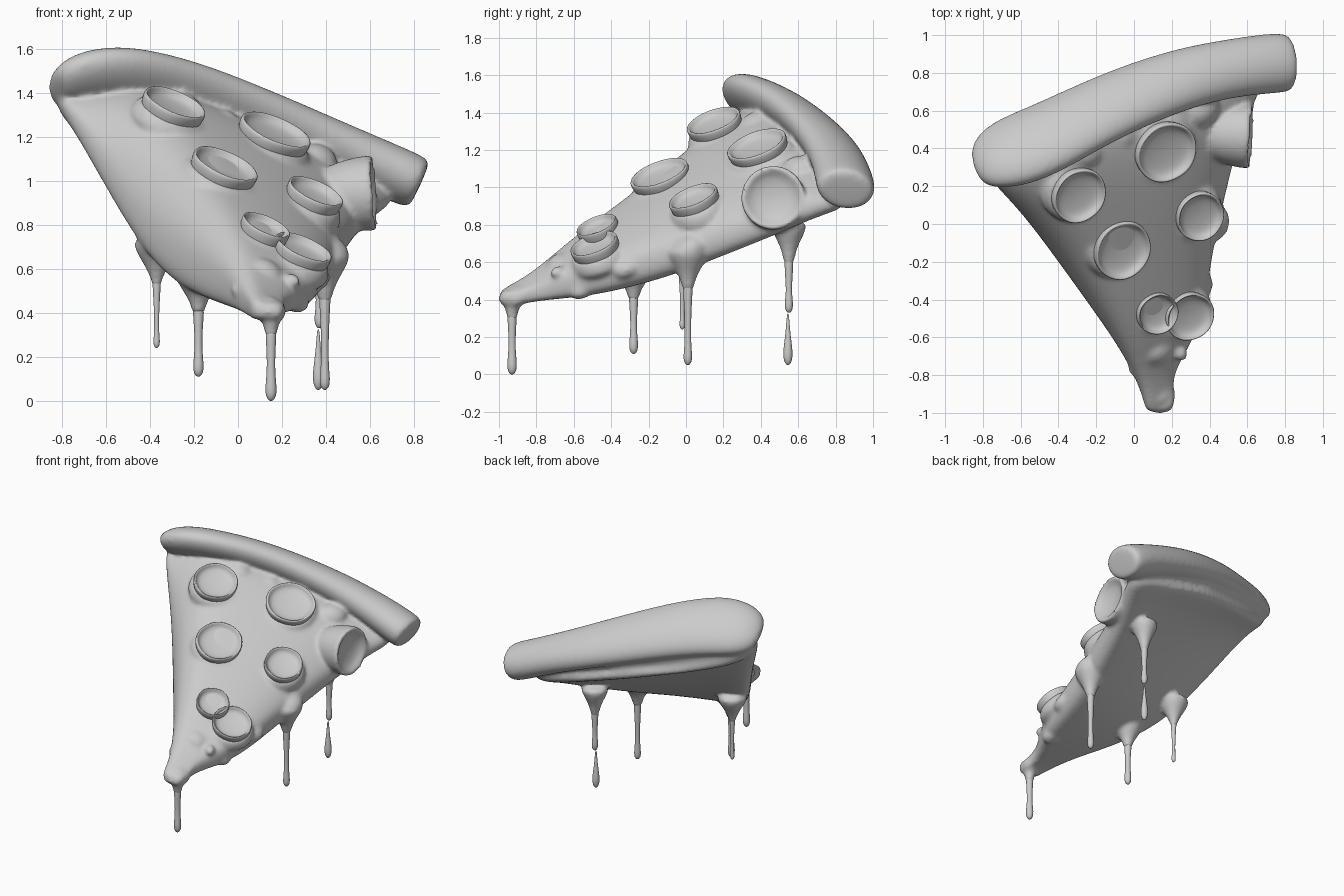
import bpy, bmesh, random
from math import sin, cos, pi, radians
from mathutils import Vector

if "Cube" in bpy.data.objects:
    bpy.data.objects.remove(bpy.data.objects["Cube"])

random.seed(4)


def loft(name, rings, subdiv=0):
    """Skin closed rings of points into a capped, smooth solid."""
    bm = bmesh.new()
    rows = [[bm.verts.new(p) for p in ring] for ring in rings]
    n = len(rows[0])
    for a, b in zip(rows, rows[1:]):
        for i in range(n):
            bm.faces.new((a[i], a[(i + 1) % n], b[(i + 1) % n], b[i]))
    bm.faces.new(rows[0])
    bm.faces.new(rows[-1])
    bmesh.ops.recalc_face_normals(bm, faces=bm.faces)
    for f in bm.faces:
        f.smooth = True
    me = bpy.data.meshes.new(name)
    bm.to_mesh(me)
    bm.free()
    ob = bpy.data.objects.new(name, me)
    bpy.context.collection.objects.link(ob)
    if subdiv:
        m = ob.modifiers.new("smooth", 'SUBSURF')
        m.levels = m.render_levels = subdiv
    return ob


def lathe(name, profile, loc, axis=(0, 0, 1), subdiv=1, wobble=0.0, seg=24):
    """Revolve (radius, height) pairs about an axis through loc."""
    q = Vector(axis).to_track_quat('Z', 'Y')
    ph = random.uniform(0, 6)
    rings = []
    for r, h in profile:
        ring = []
        for i in range(seg):
            a = 2 * pi * i / seg
            k = 1 + wobble * (sin(2 * a + ph) + 0.5 * sin(5 * a + ph))
            ring.append(Vector(loc) + q @ Vector((r * k * cos(a), r * k * sin(a), h)))
        rings.append(ring)
    return loft(name, rings, subdiv)


def plane_z(x, y):
    """Height of the tilted topping plane, drooping at the left corner."""
    return 1.108 - 0.539 * x + 0.535 * y - 0.8 * max(0, -0.45 - x)


blend = []  # parts melted together into one skin at the end

# Slice body: left edge, right edge, underside heights, drop of the top, back bow
stations = [
    ((.06, -1.0, .43), (.20, -1.01, .42), .375, .375, .07, 0),
    ((.05, -.93, .44), (.22, -.94, .43), .365, .365, .07, 0),
    ((.00, -.80, .50), (.20, -.80, .46), .40, .39, .08, 0),
    ((-.09, -.64, .58), (.30, -.65, .52), .43, .40, .04, 0),
    ((-.24, -.43, .65), (.38, -.45, .56), .47, .42, .025, 0),
    ((-.43, -.17, .79), (.43, -.10, .66), .57, .50, .025, 0),
    ((-.62, .08, 1.09), (.50, .18, .76), .87, .58, .025, 0),
    ((-.80, .25, 1.38), (.58, .50, .85), 1.20, .69, .03, .02),
    ((-.85, .36, 1.40), (.70, .74, .93), 1.26, .81, .10, .07),
    ((-.82, .50, 1.36), (.77, .93, .96), 1.24, .87, .29, .13),
]
# top: (fraction across, blend from edge height to surface height)
top = [(0, 0), (.03, .35), (.13, .7), (.3, .96), (.5, 1), (.7, 1), (.88, .85), (.97, .45), (1, 0)]
rings = []
for l, r, bl, br, drop, bow in stations:
    l, r = Vector(l), Vector(r)
    ring = []
    for t, f in top:
        p = l.lerp(r, t)
        edge = l.z if t < .5 else r.z
        p.z = edge + (plane_z(p.x, p.y) - drop - edge) * f
        p.y += bow * 4 * t * (1 - t)
        ring.append(p)
    for t in (.97, .75, .5, .25, .03):
        p = l.lerp(r, t)
        p.z = bl + (br - bl) * t
        p.y += bow * 4 * t * (1 - t)
        ring.append(p)
    rings.append(ring)
body = loft("slice_with_crust", rings, 3)
blend.append(body)

# Crust: rolled oval tube along a curved path (point, half width, half height, roll)
path = [
    ((-.835, .31, 1.42), .07, .04, 35), ((-.82, .32, 1.43), .14, .07, 35),
    ((-.74, .35, 1.452), .20, .10, 35), ((-.6, .395, 1.46), .23, .11, 35),
    ((-.45, .46, 1.44), .225, .11, 35), ((-.25, .565, 1.395), .21, .11, 35),
    ((0, .68, 1.315), .195, .11, 32), ((.3, .785, 1.205), .175, .115, 27),
    ((.55, .83, 1.105), .162, .12, 18), ((.72, .85, 1.03), .165, .125, 13),
    ((.815, .855, .99), .16, .122, 12), ((.83, .855, .983), .13, .10, 12),
]
rings = []
for i, (p, a, b, roll) in enumerate(path):
    t = (Vector(path[min(i + 1, 11)][0]) - Vector(path[max(i - 1, 0)][0])).normalized()
    e1 = Vector((0, 0, 1)).cross(t).normalized()
    e2 = t.cross(e1)
    c, s = cos(radians(roll)), sin(radians(roll))
    e1, e2 = e1 * c - e2 * s, e2 * c + e1 * s
    rings.append([Vector(p) + e1 * a * cos(k * pi / 8) + e2 * b * sin(k * pi / 8)
                  for k in range(16)])
blend.append(loft("crust", rings, 2))

# Pepperoni: cupped discs pressed into the cheese, on soft cheese mounds
NORMAL = (.44, -.39, 1)
CUP = [(.3, -.08), (.9, -.08), (.99, -.03), (1.02, .005), (.99, .018), (.93, .018),
       (.87, 0), (.76, -.016), (.4, -.024), (.01, -.026)]
MOUND = [(.3, -.14), (1.3, -.13), (1.15, -.06), (1.0, -.024), (.8, -.032), (.01, -.04)]
cups = [(-.29, .15, .15), (.17, .38, .168), (-.06, -.14, .16),
        (.35, .04, .135), (.125, -.475, .115), (.295, -.49, .135)]
for i, (x, y, r) in enumerate(cups):
    loc = (x, y, plane_z(x, y))
    lathe(f"pepperoni_{i + 1}", [(k * r, h) for k, h in CUP], loc, NORMAL, wobble=.02)
    blend.append(lathe("mound", [(k * r, h) for k, h in MOUND], loc, NORMAL))

# Pepperoni hanging over the right edge, opening sideways
blend.append(lathe("pepperoni_edge", [
    (.06, -.27), (.12, -.24), (.155, -.15), (.172, -.05), (.175, 0), (.165, .014),
    (.145, 0), (.12, -.025), (.07, -.04), (.002, -.045)], (.615, .465, .945), (1, -.06, .06)))


def drip(name, x, y, z_top, z_neck, z_end, flare, bulb):
    """Cheese string: wide root melted into the slice, thin neck, rounded bulb."""
    h = z_top - z_neck
    n = bulb * .72
    w = n + flare * .08
    blend.append(lathe(name + "_root", [
        (flare * 1.1, z_top + .07), (flare * .9, z_top), (flare * .5, z_top - h * .25),
        (w * 1.25, z_top - h * .5), (w * 1.05, z_top - h * .65)], (x, y, 0), seg=16))
    lathe(name, [(w * .9, z_top - h * .3), (w, z_top - h * .58), (n, z_neck),
                 (n * .9, z_end + bulb * 4.5), (bulb, z_end + bulb * 2),
                 (bulb * .85, z_end + bulb * .6), (bulb * .3, z_end), (.001, z_end)],
          (x, y, 0), seg=16)


# Melting cheese drips
drip("drip_left", -.37, -.02, .68, .42, .24, .11, .016)
drip("drip_middle", -.18, -.28, .52, .32, .11, .10, .026)
drip("drip_tip", .15, -.93, .39, .23, 0, .07, .028)
drip("drip_right", .395, .01, .62, .34, .05, .12, .025)
drip("drip_back", .37, .55, .76, .48, .33, .10, .024)
lathe("falling_drop", [(.001, .325), (.006, .32), (.011, .24), (.02, .17), (.027, .11),
                       (.022, .07), (.008, .05), (.001, .05)], (.365, .545, 0), seg=16)

# Soft cheese lumps near the tip, the lower edge and the crust seam
BALL = [(sin(pi * k / 8) + .001, cos(pi * k / 8)) for k in range(9)]
lumps = [(.25, -.69, .55, .04), (.02, -.75, .50, .06), (.12, -.67, .585, .09),
         (.25, -.56, .46, .08), (.14, -.91, .42, .085), (.34, -.33, .57, .09),
         (.04, -.60, .62, .07), (.33, -.2, .63, .09), (.42, .02, .68, .10),
         (-.06, .46, 1.26, .09), (-.25, .37, 1.34, .09), (.36, .6, 1.10, .10)]
for x, y, z, r in lumps:
    blend.append(lathe("cheese_lump", [(a * r, b * r * .65) for a, b in BALL],
                       (x, y, z), NORMAL, wobble=.08, seg=12))

# Melt body, crust, drip roots and lumps into one smooth skin
bpy.ops.object.select_all(action='DESELECT')
for ob in blend:
    ob.select_set(True)
bpy.context.view_layer.objects.active = body
bpy.ops.object.convert(target='MESH')
bpy.ops.object.join()
body = bpy.context.view_layer.objects.active
body.name = "slice_with_crust"
m = body.modifiers.new("melt", 'REMESH')
m.mode, m.voxel_size, m.use_smooth_shade = 'VOXEL', .013, True
m = body.modifiers.new("soften", 'SMOOTH')
m.factor, m.iterations = .5, 9
